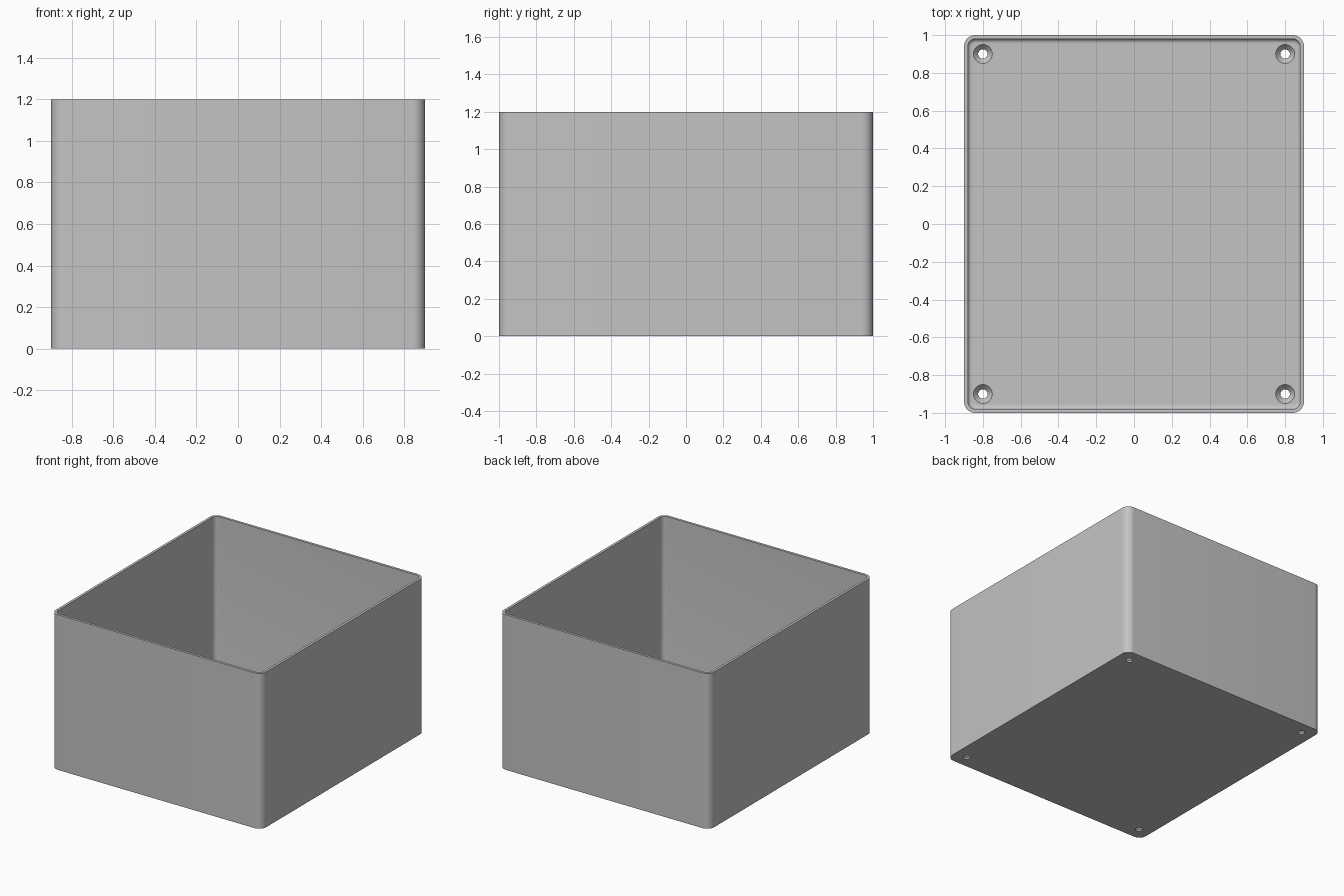
import bpy, bmesh, math

cube = bpy.data.objects.get("Cube")
if cube:
    bpy.data.objects.remove(cube, do_unlink=True)

# Main dimensions
HALF_X, HALF_Y, HEIGHT = 0.9, 1.0, 1.2
CORNER, WALL, FLOOR, FILLET = 0.06, 0.02, 0.04, 0.022
HOLE, SINK = 0.025, 0.05

grey = bpy.data.materials.new("plain grey")
grey.use_nodes = True
colour = (0.55, 0.55, 0.55, 1)
grey.diffuse_color = colour
grey.node_tree.nodes["Principled BSDF"].inputs["Base Color"].default_value = colour


def rounded_ring(bm, inset, z, steps=10):
    """Ring of vertices around a rounded rectangle."""
    r = CORNER - inset
    ring = []
    for quarter, (sx, sy) in enumerate(((1, 1), (-1, 1), (-1, -1), (1, -1))):
        for i in range(steps + 1):
            a = math.pi / 2 * (quarter + i / steps)
            ring.append(bm.verts.new((sx * (HALF_X - CORNER) + r * math.cos(a),
                                      sy * (HALF_Y - CORNER) + r * math.sin(a), z)))
    return ring


def circle_ring(bm, x, y, radius, z, sides=32):
    return [bm.verts.new((x + radius * math.cos(math.tau * i / sides),
                          y + radius * math.sin(math.tau * i / sides), z))
            for i in range(sides)]


def skin(bm, rings):
    """Join stacked rings and cap both ends."""
    for a, b in zip(rings, rings[1:]):
        for i in range(len(a)):
            j = (i + 1) % len(a)
            bm.faces.new((a[i], a[j], b[j], b[i]))
    bm.faces.new(rings[0][::-1])
    bm.faces.new(rings[-1])


def make_object(name, bm):
    bmesh.ops.recalc_face_normals(bm, faces=bm.faces)
    mesh = bpy.data.meshes.new(name)
    bm.to_mesh(mesh)
    bm.free()
    mesh.materials.append(grey)
    obj = bpy.data.objects.new(name, mesh)
    bpy.context.collection.objects.link(obj)
    return obj


# Open box: outer wall, flat rim, inner wall, filleted floor
profile = [(0, 0), (0, HEIGHT), (WALL, HEIGHT)]
for i in range(7):
    a = math.pi / 2 * i / 6
    profile.append((WALL + FILLET * (1 - math.cos(a)),
                    FLOOR + FILLET * (1 - math.sin(a))))
bm = bmesh.new()
skin(bm, [rounded_ring(bm, inset, z) for inset, z in profile])
box = make_object("open_box", bm)

# Countersunk screw holes in the floor corners
bm = bmesh.new()
for sx in (-1, 1):
    for sy in (-1, 1):
        x, y = sx * (HALF_X - 0.1), sy * (HALF_Y - 0.1)
        skin(bm, [circle_ring(bm, x, y, r, z) for r, z in
                  ((HOLE, -0.05), (HOLE, FLOOR * 0.3), (SINK, FLOOR), (SINK, FLOOR * 2))])
cutter = make_object("screw_hole_cutter", bm)
cutter.hide_render = True

cut = box.modifiers.new("screw_holes", 'BOOLEAN')
cut.operation = 'DIFFERENCE'
cut.solver = 'EXACT'
cut.object = cutter
bpy.ops.object.select_all(action='DESELECT')
box.select_set(True)
bpy.context.view_layer.objects.active = box
bpy.ops.object.modifier_apply(modifier=cut.name)
bpy.data.objects.remove(cutter, do_unlink=True)
bpy.ops.object.shade_smooth_by_angle(angle=math.radians(30))
